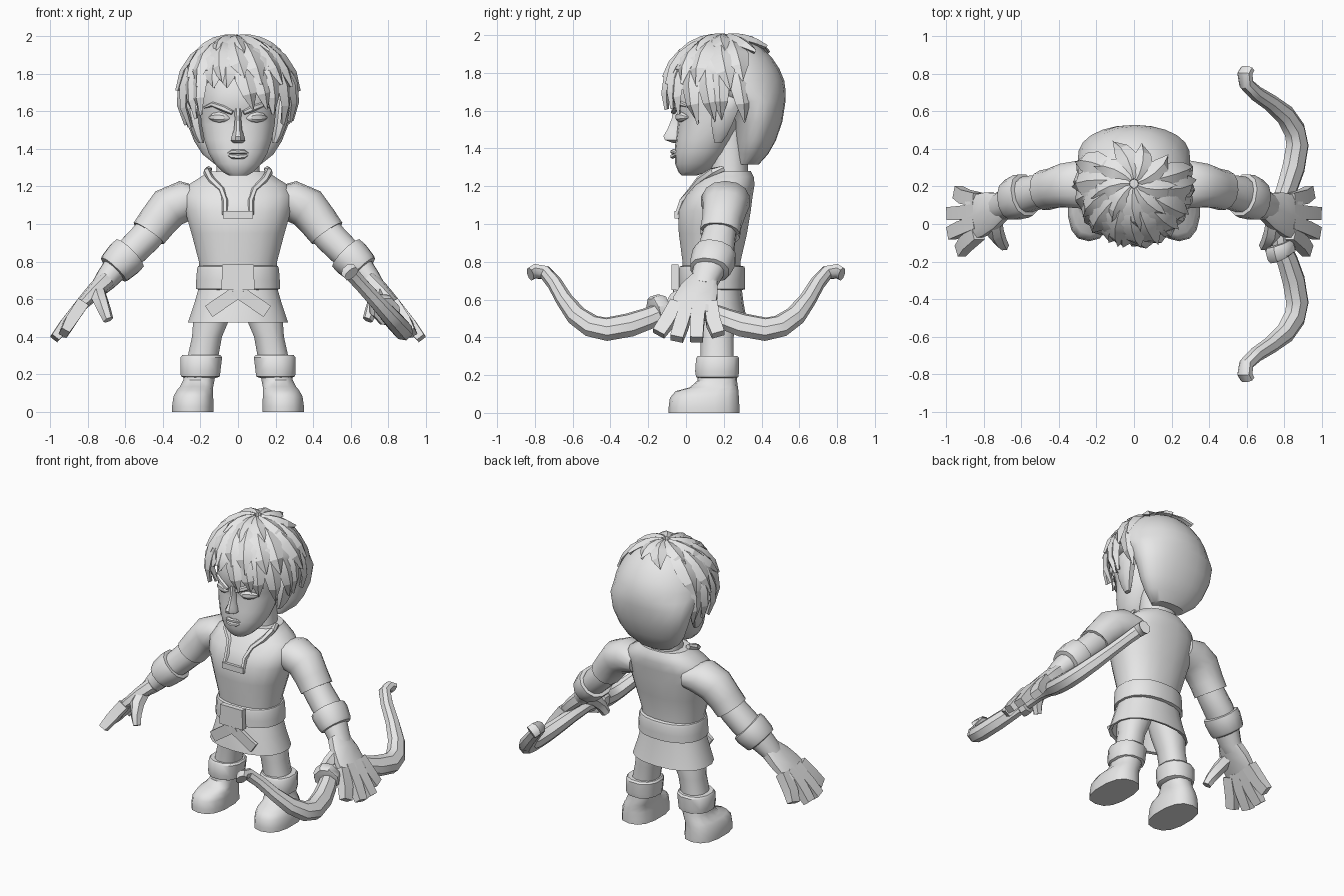
import bpy, bmesh, math, random
from mathutils import Vector as V

random.seed(4)
grey = bpy.data.materials.new("plain_grey")
grey.diffuse_color = (0.8, 0.8, 0.8, 1)


def skin(name, rings, sx=1, angle=38):
    """Closed surface through a list of equal-sized rings."""
    bm = bmesh.new()
    rows = [[bm.verts.new((p[0] * sx, p[1], p[2])) for p in r] for r in rings]
    n = len(rows[0])
    for a, b in zip(rows, rows[1:]):
        for i in range(n):
            j = (i + 1) % n
            bm.faces.new((a[i], a[j], b[j], b[i]))
    bm.faces.new(rows[0])
    bm.faces.new(rows[-1])
    bmesh.ops.recalc_face_normals(bm, faces=bm.faces)
    for f in bm.faces:
        f.smooth = True
    for e in bm.edges:
        e.smooth = e.calc_face_angle(0) < math.radians(angle)
    me = bpy.data.meshes.new(name)
    bm.to_mesh(me)
    bm.free()
    me.materials.append(grey)
    ob = bpy.data.objects.new(name, me)
    bpy.context.collection.objects.link(ob)
    return ob


def shape(n, e):
    """Unit superellipse outline."""
    out = []
    for i in range(n):
        t = 2 * math.pi * (i + 0.5) / n
        c, s = math.cos(t), math.sin(t)
        out.append((math.copysign(abs(c) ** (2 / e), c), math.copysign(abs(s) ** (2 / e), s)))
    return out


def stack(name, rows, n=16, e=2.3, sx=1):
    """Level rings: z, centre x, half width, front y, back y."""
    return skin(name, [[(cx + hx * c, (y0 + y1) / 2 + (y1 - y0) / 2 * s, z) for c, s in shape(n, e)]
                       for z, cx, hx, y0, y1 in rows], sx)


def tube(name, pts, side=(0, 1, 0), n=10, e=2.2, sx=1):
    """Rings along a path: x, y, z, radius along side, radius across."""
    side = V(side).normalized()
    ps = [V(p[:3]) for p in pts]
    rings = []
    for i, p in enumerate(pts):
        t = ps[min(i + 1, len(ps) - 1)] - ps[max(i - 1, 0)]
        w = t.cross(side).normalized()
        u = w.cross(t).normalized()
        rings.append([ps[i] + u * p[3] * c + w * p[4] * s for c, s in shape(n, e)])
    return skin(name, rings, sx)


def both(fn, name, *args, **kw):
    for sx, word in ((1, "left_"), (-1, "right_")):
        fn(word + name, *args, sx=sx, **kw)


def box_sole(name, pts, **kw):
    return tube(name, pts, n=4, e=40, **kw)


# Tunic body, skirt and belt
stack("tunic", [(.62, 0, .2, -.01, .29), (.80, 0, .21, -.02, .29), (.95, 0, .25, -.04, .325),
                (1.07, 0, .285, -.045, .345), (1.15, 0, .30, -.005, .355), (1.21, 0, .265, .04, .365),
                (1.25, 0, .20, .07, .36), (1.28, 0, .165, .10, .345)], n=20)
stack("skirt", [(.70, 0, .2, -.01, .29), (.58, 0, .235, -.035, .305), (.475, 0, .27, -.05, .325),
                (.48, 0, .25, -.03, .305), (.64, 0, .19, .0, .28)], n=18)
stack("belt", [(.65, 0, .205, -.02, .295), (.655, 0, .227, -.04, .315), (.70, 0, .225, -.04, .315),
               (.76, 0, .22, -.04, .315), (.775, 0, .215, -.035, .31), (.78, 0, .20, -.02, .29)], n=20)
box_sole("buckle", [(0, -.058, .65, .018, .09), (0, -.058, .785, .018, .085)])
both(box_sole, "belt_strap", [(-.02, -.058, .655, .012, .036), (.155, -.045, .535, .012, .036)])

# Open collar with a clasp
both(tube, "collar_edge", [(.155, .20, 1.29, .018, .018), (.165, .14, 1.275, .022, .02),
                           (.14, .075, 1.235, .022, .018), (.085, .035, 1.18, .022, .018),
                           (.068, -.02, 1.12, .018, .016), (.07, -.045, 1.05, .016, .014)], n=6)
box_sole("collar_clasp", [(-.08, -.048, 1.05, .014, .02), (.08, -.048, 1.05, .014, .02)])
stack("neck", [(1.2, 0, .13, .12, .33), (1.3, 0, .115, .13, .33), (1.5, 0, .115, .13, .32)])

# Arms, sleeves and wrist cuffs
both(tube, "sleeve", [(.19, .215, 1.12, .125, .075), (.29, .21, 1.12, .13, .11),
                      (.37, .205, 1.085, .118, .112), (.43, .19, 1.01, .107, .103),
                      (.475, .18, .95, .108, .098), (.465, .182, .96, .085, .08)], n=14)
both(tube, "forearm", [(.42, .19, 1.01, .085, .085), (.49, .175, .93, .09, .088),
                       (.56, .16, .86, .098, .085), (.64, .13, .78, .088, .075),
                       (.70, .10, .705, .075, .062), (.735, .09, .665, .07, .05)], n=12)
both(tube, "wrist_cuff", [(.575, .155, .845, .09, .08), (.578, .154, .842, .115, .105),
                          (.60, .147, .82, .12, .108), (.65, .128, .77, .112, .098),
                          (.662, .125, .757, .105, .09), (.666, .124, .753, .08, .07)], n=12)

# Hands
both(tube, "palm", [(.70, .095, .70, .075, .05), (.76, .07, .645, .105, .045),
                    (.82, .045, .585, .118, .036), (.87, .03, .535, .118, .027)], n=10, e=3)
for k, (y0, y1, x1, z1) in enumerate([(-.06, -.145, .925, .42), (0, -.05, .975, .392),
                                      (.06, .055, .98, .388), (.12, .17, .94, .415)]):
    both(box_sole, "finger_%d" % (k + 1),
         [(.83, y0 + .01, .575, .036, .034), ((.86 + x1) / 2, (y0 + y1) / 2, (.54 + z1) / 2, .038, .032),
          (x1, y1, z1, .035, .024)])
both(tube, "thumb", [(.75, .03, .645, .045, .045), (.735, -.05, .60, .045, .042),
                     (.71, -.095, .54, .034, .036), (.69, -.115, .49, .026, .03)],
     side=(.7, 0, .7), n=6)

# Legs and boots
both(stack, "leg", [(.62, .10, .10, .06, .26), (.50, .14, .10, .06, .27), (.40, .165, .082, .075, .255),
                    (.25, .195, .085, .075, .255)], n=12)
both(stack, "boot_cuff", [(.18, .20, .085, .07, .26), (.19, .20, .107, .05, .28), (.22, .20, .11, .045, .285),
                          (.29, .195, .114, .05, .285), (.302, .195, .105, .06, .275),
                          (.302, .195, .075, .08, .25)], n=12)
both(stack, "boot", [(0, .24, .113, -.092, .283), (.03, .24, .113, -.092, .283), (.08, .238, .108, -.085, .28),
                     (.115, .23, .098, -.055, .278), (.135, .22, .09, .02, .275),
                     (.17, .208, .085, .06, .27), (.24, .20, .085, .065, .265)], n=14, e=2.5)

# Head with jaw, nose, lips, eyes, brows and ears
stack("head", [(1.258, 0, .05, -.025, .06), (1.275, 0, .08, -.04, .11), (1.32, 0, .125, -.058, .17),
               (1.38, 0, .16, -.06, .22), (1.45, 0, .183, -.055, .26), (1.53, 0, .198, -.045, .30),
               (1.575, 0, .202, -.045, .3), (1.62, 0, .205, -.065, .32), (1.70, 0, .21, -.06, .34),
               (1.80, 0, .20, -.035, .34), (1.86, 0, .16, 0, .3)], n=18, e=2.2)
stack("nose", [(1.615, 0, .022, -.072, .0), (1.56, 0, .018, -.078, .0), (1.50, 0, .024, -.103, .0),
               (1.465, 0, .038, -.125, .0), (1.445, 0, .042, -.117, .0), (1.43, 0, .025, -.075, .0)], n=8, e=1.8)
for nm, z, h in (("upper_lip", 1.385, .012), ("lower_lip", 1.36, .013)):
    tube(nm, [(-.062, -.042, 1.372, .005, .003), (-.03, -.064, z, .014, h), (0, -.07, z - .002, .015, h),
              (.03, -.064, z, .014, h), (.062, -.042, 1.372, .005, .003)], n=6)
both(tube, "eye", [(.045, -.038, 1.562, .004, .004), (.07, -.035, 1.565, .022, .024),
                   (.10, -.025, 1.568, .024, .03), (.13, -.008, 1.568, .022, .022),
                   (.155, .015, 1.565, .004, .004)], n=8)
both(tube, "brow", [(.03, -.068, 1.592, .012, .012), (.08, -.055, 1.615, .016, .017),
                    (.135, -.022, 1.637, .014, .014), (.18, .02, 1.62, .006, .005)], n=6)
both(stack, "ear", [(1.43, .195, .015, .15, .19), (1.47, .21, .028, .14, .22), (1.53, .225, .038, .13, .25),
                    (1.60, .235, .045, .13, .28), (1.65, .24, .042, .14, .29), (1.69, .235, .02, .18, .27)], n=8)

# Rounded hair mass, full at the back and open over the face
stack("hair_mass", [(1.315, 0, .12, .27, .385), (1.37, 0, .19, .27, .435), (1.44, 0, .235, .26, .475),
                    (1.54, 0, .275, .25, .51), (1.65, 0, .298, .20, .527), (1.70, 0, .302, .06, .528),
                    (1.76, 0, .302, -.03, .52), (1.82, 0, .285, -.085, .495), (1.88, 0, .25, -.06, .455),
                    (1.93, 0, .195, -.01, .405), (1.96, 0, .13, .06, .36), (1.98, 0, .05, .15, .29)],
      n=22, e=2.1)


def on_head(az, el, lift=0):
    """Point and outward direction on the hair ellipsoid, azimuth 0 in front."""
    a, b = math.radians(az), math.radians(el)
    d = V((math.cos(b) * math.sin(a), -math.cos(b) * math.cos(a), math.sin(b)))
    return V((0, .215, 1.68)) + V((d.x * (.29 + lift), d.y * (.315 + lift), d.z * (.29 + lift))), d


def lock(name, az0, el0, az1, el1, width, lift=.01):
    """Pointed, ridged leaf of hair."""
    rings, steps = [], (0, .2, .45, .72, 1)
    for t, w in zip(steps, (.35, .8, 1, .72, .03)):
        p, d = on_head(az0 + (az1 - az0) * t, el0 + (el1 - el0) * t, lift + .012 * t)
        q, _ = on_head(az0 + (az1 - az0) * (t + .05), el0 + (el1 - el0) * (t + .05), lift)
        s = (q - p).cross(d).normalized() * width * w
        k = .6 + .4 * w
        rings.append([p - s, p + d * .022 * k, p + s, p - d * .022 * k])
    skin(name, rings, angle=25)


# Fringe and side locks, tips lower toward the temples
for i, az in enumerate(range(-104, 105, 16)):
    tip = -8 - 20 * min(1, abs(az) / 60) + random.uniform(-5, 5)
    if az in (-24, -8):
        tip = 8
    lock("fringe_lock_%d" % i, az - 6, 42, az + random.uniform(-4, 8), tip, .056)
# Middle layer
for i, az in enumerate(range(-110, 111, 22)):
    lock("middle_lock_%d" % i, az - 10, 70, az + random.uniform(-6, 8), 12 + random.uniform(-8, 8), .068, .02)
# Crown rosette
for i, az in enumerate(range(0, 360, 40)):
    lock("crown_lock_%d" % i, az - 14, 86, az + 8, 47 + random.uniform(-5, 5), .06, .022)

# Recurved bow lying in a slanted plane, symmetric front to back
half = [(.825, .735, .045, .028), (.80, .75, .045, .034), (.745, .742, .042, .036), (.695, .685, .04, .04),
        (.645, .60, .042, .045), (.58, .515, .048, .056), (.50, .46, .052, .064), (.42, .443, .054, .068),
        (.30, .465, .054, .068), (.20, .50, .05, .062), (.12, .535, .045, .055), (0, .555, .04, .045)]
path = [(y, z, a, b) for y, z, a, b in half] + [(-y, z, a, b) for y, z, a, b in half[-2::-1]]
tube("bow", [(.59 + (.75 - z) * .91, y, z, a, b) for y, z, a, b in path], side=(.74, 0, .67), n=8)
tube("bow_grip_band", [(.79, -.17, .535, .07, .08), (.785, -.16, .538, .075, .088),
                       (.775, -.12, .55, .075, .088), (.77, -.105, .552, .065, .075)],
     side=(.74, 0, .67), n=8)
